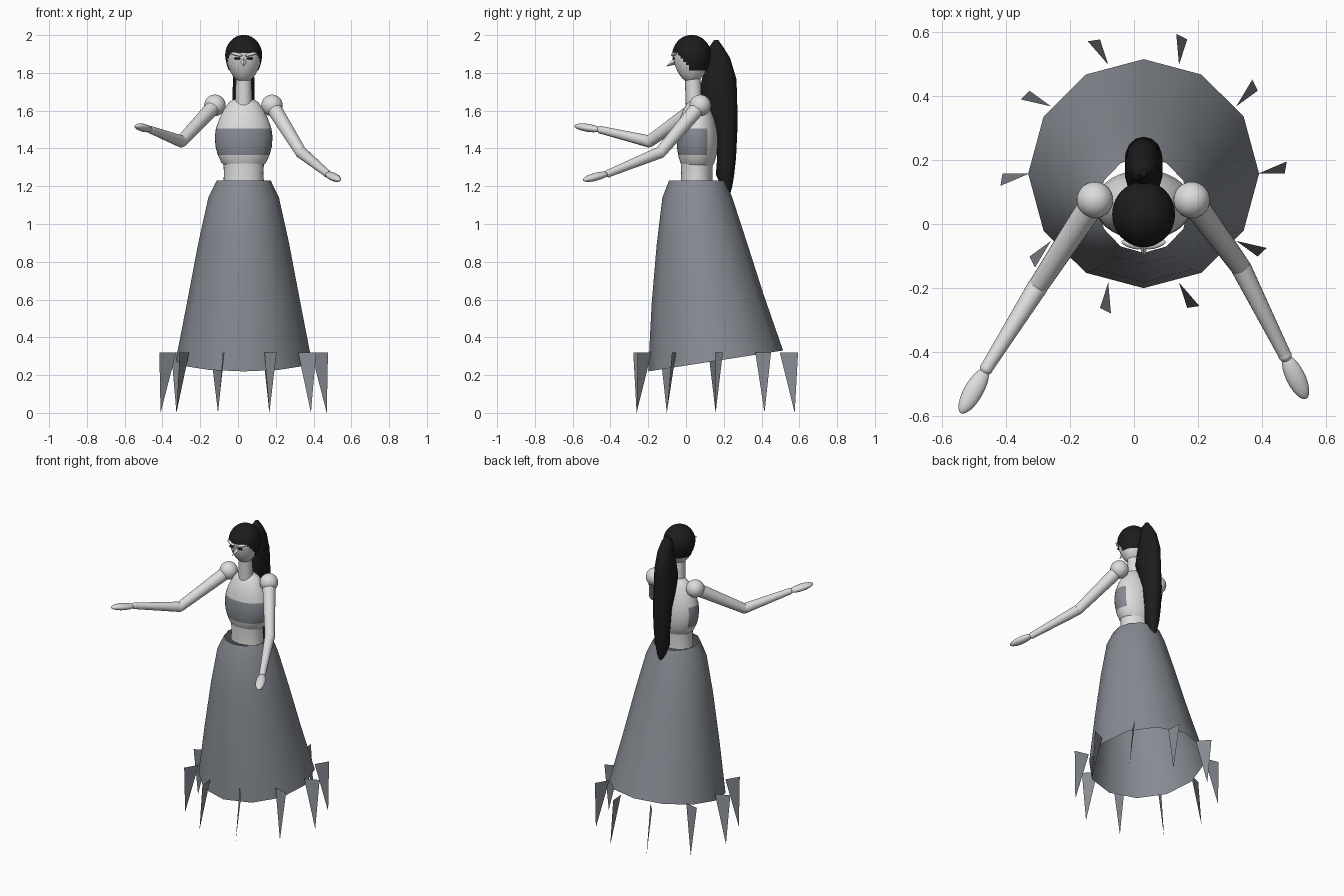
import bpy, bmesh, math
from mathutils import Vector, Matrix

if "Cube" in bpy.data.objects:
    bpy.data.objects.remove(bpy.data.objects["Cube"])


def material(name, rgb):
    m = bpy.data.materials.new(name)
    m.use_nodes = True
    m.diffuse_color = (*rgb, 1)
    m.node_tree.nodes["Principled BSDF"].inputs["Base Color"].default_value = (*rgb, 1)
    return m


SKIN = material("pale skin", (0.72, 0.72, 0.72))
CLOTH = material("slate cloth", (0.24, 0.26, 0.29))
HAIR = material("black hair", (0.012, 0.012, 0.012))
CX = 0.03  # the figure's own centre line


def finish(name, bm, mats, angle=50):
    me = bpy.data.meshes.new(name)
    bm.to_mesh(me)
    bm.free()
    for m in mats:
        me.materials.append(m)
    for p in me.polygons:
        p.use_smooth = True
    me.set_sharp_from_angle(angle=math.radians(angle))
    ob = bpy.data.objects.new(name, me)
    bpy.context.collection.objects.link(ob)
    return ob


def loft(rings, sides, caps=True):
    """Stack elliptical rings (z, centre y, rx, ry, tilt) into a skin."""
    bm = bmesh.new()
    loops = []
    for z, cy, rx, ry, tilt in rings:
        loop = []
        for i in range(sides):
            a = math.pi / 2 + math.tau * i / sides
            dy = ry * math.sin(a)
            loop.append(bm.verts.new((CX + rx * math.cos(a), cy + dy, z + tilt * dy)))
        loops.append(loop)
    for lo, hi in zip(loops, loops[1:]):
        for i in range(sides):
            j = (i + 1) % sides
            bm.faces.new((lo[i], lo[j], hi[j], hi[i]))
    if caps:
        bm.faces.new(loops[0])
        bm.faces.new(loops[-1])
    bmesh.ops.recalc_face_normals(bm, faces=bm.faces)
    return bm


def frame(a, b):
    """Matrix at the midpoint of a-b: z along the segment, x level."""
    d = (b - a).normalized()
    side = d.cross(Vector((0, 0, 1)))
    side = side.normalized() if side.length > 0.001 else Vector((1, 0, 0))
    rot = Matrix((side, d.cross(side), d)).transposed().to_4x4()
    return Matrix.Translation((a + b) / 2) @ rot


def limb(name, a, b, r1, r2, sides=20, mat=SKIN):
    a, b = Vector(a), Vector(b)
    bm = bmesh.new()
    bmesh.ops.create_cone(bm, cap_ends=True, segments=sides, radius1=r1, radius2=r2,
                          depth=(b - a).length, matrix=frame(a, b))
    return finish(name, bm, [mat])


def ball(name, centre, size, mat=SKIN, base=None, seg=20):
    bm = bmesh.new()
    place = base if base else Matrix.Translation(centre)
    bmesh.ops.create_uvsphere(bm, u_segments=seg, v_segments=seg // 2 + 2, radius=1,
                              matrix=place @ Matrix.Diagonal((*size, 1)))
    return finish(name, bm, [mat])


# Skirt: open flared tube, hem rising to the back
finish("skirt", loft([(0.275, 0.157, 0.36, 0.357, 0.155), (0.6, 0.115, 0.297, 0.297, 0.08),
                      (0.9, 0.083, 0.24, 0.238, 0.03), (1.14, 0.06, 0.187, 0.185, 0),
                      (1.23, 0.06, 0.143, 0.15, 0)], 12, caps=False), [CLOTH], 80)

# Thin triangular blades hanging around the hem
blades = bmesh.new()
for k in range(10):
    a = math.tau * k / 10
    corners = [(0.357, a, 0.32), (0.448, a + 0.085, 0.32), (0.44, a, 0)]
    blades.faces.new([blades.verts.new((CX + r * math.cos(t), 0.157 + r * math.sin(t), z))
                      for r, t, z in corners])
finish("hem_blades", blades, [CLOTH])

# Torso with a cloth band across the chest
finish("waist", loft([(1.21, 0.057, 0.108, 0.085, 0), (1.27, 0.057, 0.104, 0.083, 0),
                      (1.325, 0.057, 0.108, 0.085, 0)], 28), [SKIN])
torso = loft([(z, 0.06, rx, ry, 0) for z, rx, ry in
              [(1.29, 0.085, 0.07), (1.325, 0.118, 0.09), (1.365, 0.137, 0.102),
               (1.41, 0.149, 0.108), (1.46, 0.153, 0.109), (1.505, 0.147, 0.104),
               (1.56, 0.128, 0.092), (1.61, 0.102, 0.073), (1.645, 0.078, 0.052),
               (1.66, 0.05, 0.035)]], 36)
for f in torso.faces:
    c = f.calc_center_median()
    f.material_index = int(1.365 < c.z < 1.505 and c.y < 0.115)
finish("torso", torso, [SKIN, CLOTH])
limb("neck", (CX, 0.045, 1.62), (CX, 0.033, 1.8), 0.046, 0.04)


# Egg-shaped head, and a hair cap cut from a slightly larger one
def egg(size):
    bm = bmesh.new()
    bmesh.ops.create_uvsphere(bm, u_segments=40, v_segments=28, radius=1)
    for v in bm.verts:
        drop = 1.5 if v.co.z < 0 else 1.08
        taper = 1 + 0.12 * min(v.co.z, 0)
        v.co = Vector((CX + v.co.x * size * 0.97 * taper, 0.03 + v.co.y * size * 1.02 * taper,
                       1.892 + v.co.z * size * drop))
    return bm


finish("head", egg(0.097), [SKIN])
cap = egg(0.101)
bare = []
for f in cap.faces:
    c = f.calc_center_median()
    hairline = max(1.805, 1.9 - 1.2 * max(0, c.y + 0.045))
    if c.z < hairline:
        bare.append(f)
bmesh.ops.delete(cap, geom=bare, context="FACES")
finish("hair_cap", cap, [HAIR])

# Long ponytail: height, front edge, back edge, half width
tail = [(1.15, 0.222, 0.232, 0.005), (1.2, 0.19, 0.245, 0.028), (1.26, 0.158, 0.255, 0.044),
        (1.35, 0.165, 0.265, 0.05), (1.5, 0.15, 0.272, 0.057), (1.6, 0.105, 0.272, 0.06),
        (1.7, 0.07, 0.27, 0.06), (1.77, 0.085, 0.266, 0.058), (1.88, 0.12, 0.233, 0.047),
        (1.94, 0.125, 0.195, 0.035), (1.975, 0.15, 0.17, 0.01)]
finish("ponytail", loft([(z, (f + b) / 2, w, (b - f) / 2, 0) for z, f, b, w in tail], 14), [HAIR])

# Face
limb("nose", (CX, -0.055, 1.862), (CX, -0.103, 1.835), 0.019, 0.001, 4)
for side, s in (("left", 1), ("right", -1)):
    a = Vector((CX + s * 0.008, -0.073, 1.892))
    b = Vector((CX + s * 0.066, -0.055, 1.905))
    ball(side + "_brow", None, (0.012, 0.009, 0.034), base=frame(a, b), seg=14)
    ball(side + "_eye", (CX + s * 0.033, -0.066, 1.876), (0.018, 0.006, 0.006), HAIR, seg=12)

# Arms: shoulder, elbow, wrist, fingertip
arms = {"right": [(-0.122, 0.075, 1.628), (-0.3, -0.195, 1.437),
                  (-0.46, -0.45, 1.498), (-0.54, -0.59, 1.52)],
        "left": [(0.18, 0.075, 1.628), (0.333, -0.135, 1.38),
                 (0.471, -0.41, 1.268), (0.537, -0.545, 1.232)]}
for side, (shoulder, elbow, wrist, tip) in arms.items():
    ball(side + "_shoulder", shoulder, (0.057,) * 3, seg=28)
    limb(side + "_upper_arm", shoulder, elbow, 0.041, 0.031)
    ball(side + "_elbow", elbow, (0.031,) * 3)
    limb(side + "_forearm", elbow, wrist, 0.032, 0.02)
    ball(side + "_wrist", wrist, (0.021,) * 3)
    w, t = Vector(wrist), Vector(tip)
    ball(side + "_hand", None, (0.03, 0.021, (t - w).length / 2), base=frame(w, t))
